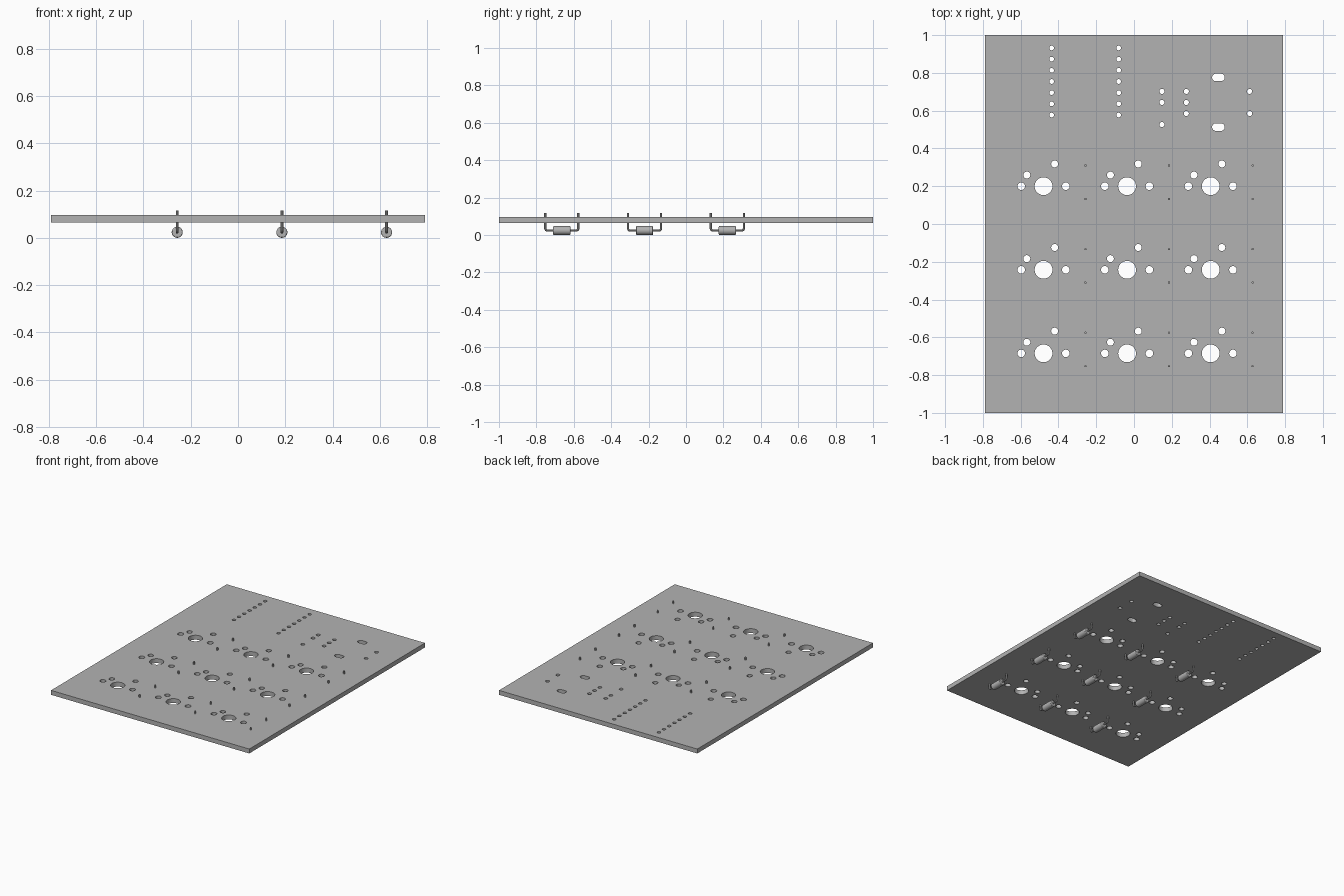
import bpy
from math import cos, sin, pi

cube = bpy.data.objects.get("Cube")
if cube:
    bpy.data.objects.remove(cube, do_unlink=True)

BOARD_Z, BOARD_HALF_THICK = 0.081, 0.016
PITCH = 0.4425

grey = bpy.data.materials.new("plain_grey")
grey.use_nodes = True
grey.diffuse_color = (0.45, 0.45, 0.45, 1)
grey.node_tree.nodes["Principled BSDF"].inputs["Base Color"].default_value = grey.diffuse_color


def to_mesh(name, curve, location):
    """Turn a curve into a mesh object with the shared material."""
    obj = bpy.data.objects.new(name, curve)
    bpy.context.collection.objects.link(obj)
    obj.location = location
    bpy.ops.object.select_all(action='DESELECT')
    obj.select_set(True)
    bpy.context.view_layer.objects.active = obj
    bpy.ops.object.convert(target='MESH')
    obj = bpy.context.object
    obj.data.materials.clear()
    obj.data.materials.append(grey)
    bpy.ops.object.shade_smooth_by_angle(angle=pi / 6)
    return obj


def add_loop(curve, points, closed=True):
    spline = curve.splines.new('POLY')
    spline.points.add(len(points) - 1)
    for p, co in zip(spline.points, points):
        p.co = (*co, 1)
    spline.use_cyclic_u = closed


def hole(curve, x, y, radius, sides=24, stretch=0.0):
    """Round hole, or a slot when stretched along x."""
    pts = []
    for i in range(sides):
        a = 2 * pi * (i + 0.5) / sides
        shift = stretch if cos(a) > 0 else -stretch
        pts.append((x + radius * cos(a) + shift, y + radius * sin(a), 0))
    add_loop(curve, pts)


# Board outline with every drilled hole
plate = bpy.data.curves.new("circuit_board", 'CURVE')
plate.dimensions = '2D'
plate.fill_mode = 'BOTH'
plate.extrude = BOARD_HALF_THICK
add_loop(plate, [(-0.79, -1, 0), (0.79, -1, 0), (0.79, 1, 0), (-0.79, 1, 0)])

# Key switch footprints: centre post, two side posts, two pins
for col in range(3):
    for row in range(3):
        x, y = -0.479 + col * PITCH, 0.2 - row * PITCH
        hole(plate, x, y, 0.047, 48)
        for dx, dy in ((-0.118, 0), (0.118, 0), (-0.0885, 0.059), (0.059, 0.118)):
            hole(plate, x + dx, y + dy, 0.02 if dy == 0 else 0.0185)

# Controller header rows
for x in (-0.436, -0.081):
    for i in range(7):
        hole(plate, x, 0.932 - i * 0.0592, 0.0125)

# Connector pin holes and mounting slots
for x, steps in ((0.148, (0, 1, 3)), (0.277, (0, 1, 2)), (0.612, (0, 2))):
    for i in steps:
        hole(plate, x, 0.702 - i * 0.0585, 0.0135)
for y in (0.776, 0.513):
    hole(plate, 0.447, y, 0.02, 24, 0.0135)
to_mesh("circuit_board", plate, (0, 0, BOARD_Z))


def diode_lead():
    """Wire bent up through the board at both ends."""
    wire = bpy.data.curves.new("diode_lead", 'CURVE')
    wire.dimensions = '3D'
    wire.bevel_depth = 0.006
    wire.bevel_resolution = 2
    wire.use_fill_caps = True
    reach, bend, top = 0.0885, 0.012, 0.093
    half = [(0, reach, top)]
    for i in range(5):
        a = i * pi / 8
        half.append((0, reach - bend + bend * cos(a), bend - bend * sin(a)))
    add_loop(wire, half + [(x, -y, z) for x, y, z in reversed(half)], closed=False)
    return wire


# Diodes hanging under the board
for col in range(3):
    for row in range(3):
        spot = (-0.257 + col * PITCH, 0.221 - row * PITCH, 0.0235)
        to_mesh("diode_lead", diode_lead(), spot)
        bpy.ops.mesh.primitive_cylinder_add(vertices=24, radius=0.0235, depth=0.092,
                                            location=spot, rotation=(pi / 2, 0, 0))
        body = bpy.context.object
        body.name = "diode_body"
        body.data.materials.append(grey)
        bevel = body.modifiers.new("rounded_rim", 'BEVEL')
        bevel.width = 0.004
        bevel.segments = 2
        bpy.ops.object.shade_smooth_by_angle(angle=pi / 6)
